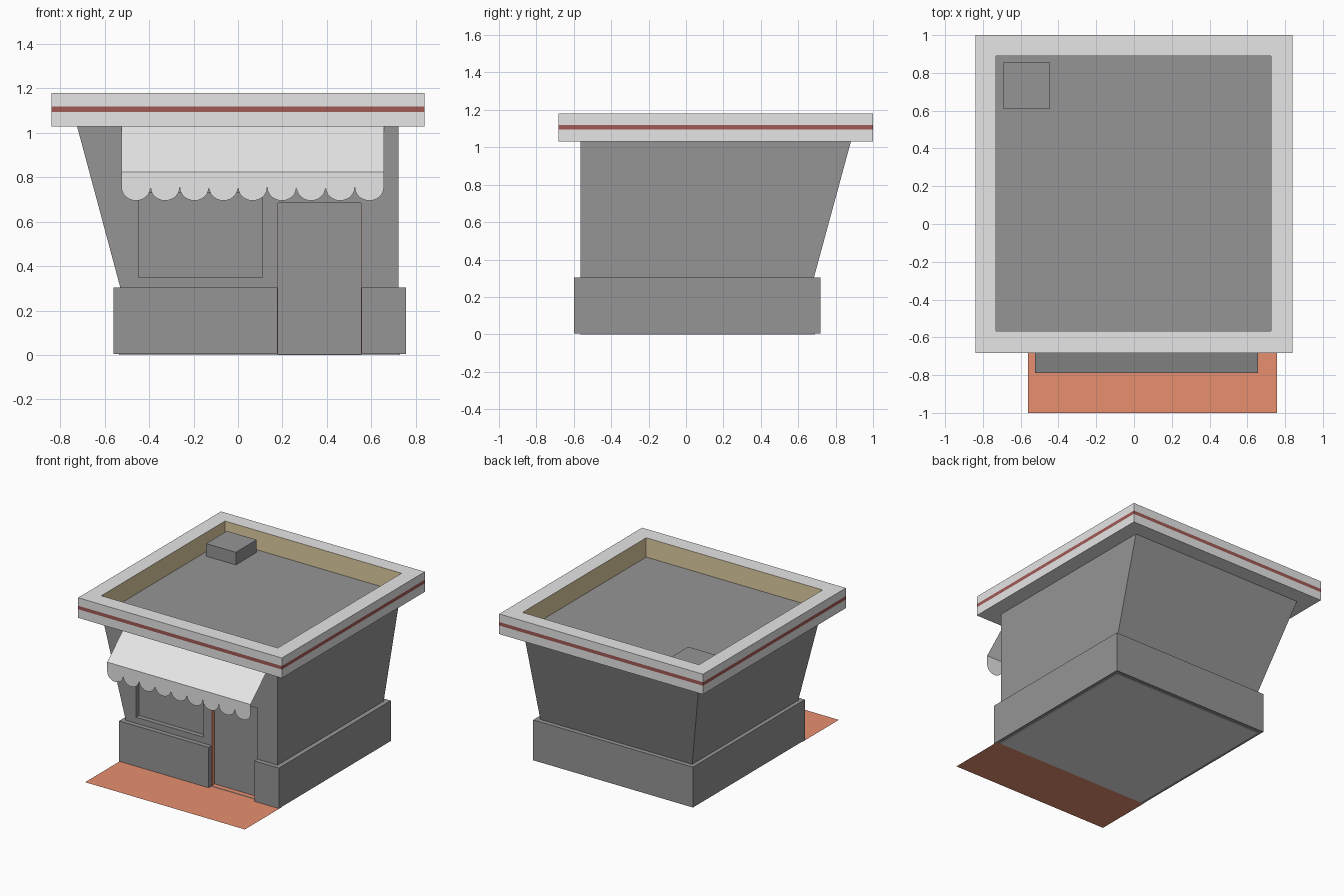
import bpy, bmesh, math

if "Cube" in bpy.data.objects:
    bpy.data.objects.remove(bpy.data.objects["Cube"])


def srgb(r, g, b):
    return tuple((c / 255 / 12.92) if c < 11 else ((c / 255 + 0.055) / 1.055) ** 2.4
                 for c in (r, g, b)) + (1.0,)


def material(name, *rgb):
    m = bpy.data.materials.new(name)
    m.diffuse_color = srgb(*rgb)
    m.use_nodes = True
    m.node_tree.nodes["Principled BSDF"].inputs["Base Color"].default_value = m.diffuse_color
    return m


GREY = material("wall_grey", 149, 149, 149)
LIGHT = material("light_trim", 230, 230, 230)
RED = material("stripe_red", 162, 91, 86)
TAN = material("parapet_tan", 226, 206, 163)
ORANGE = material("paving_orange", 231, 144, 112)


def finish(name, bm, mats):
    me = bpy.data.meshes.new(name)
    bm.to_mesh(me)
    bm.free()
    for m in mats:
        me.materials.append(m)
    ob = bpy.data.objects.new(name, me)
    bpy.context.collection.objects.link(ob)
    return ob


def rect(x0, x1, y0, y1, z):
    return [(x0, y0, z), (x1, y0, z), (x1, y1, z), (x0, y1, z)]


def loft(name, loops, mats, bands=None, caps=(0, 0)):
    """Join equal-length loops into a closed solid; one material index per band and cap."""
    bm = bmesh.new()
    rings = [[bm.verts.new(p) for p in lp] for lp in loops]
    n = len(rings[0])
    for k in range(len(rings) - 1):
        a, b = rings[k], rings[k + 1]
        for i in range(n):
            j = (i + 1) % n
            f = bm.faces.new((a[i], a[j], b[j], b[i]))
            f.material_index = bands[k] if bands else 0
    bm.faces.new(rings[0][::-1]).material_index = caps[0]
    bm.faces.new(rings[-1]).material_index = caps[1]
    return finish(name, bm, mats)


def box(name, x0, x1, y0, y1, z0, z1, mat):
    return loft(name, [rect(x0, x1, y0, y1, z0), rect(x0, x1, y0, y1, z1)], [mat])


# Walls: front and right upright, left and back leaning outwards
walls = loft("walls", [rect(-0.45, 0.722, -0.565, 0.603, 0.006),
                       rect(-0.725, 0.722, -0.565, 0.882, 1.032)], [GREY])

# Door and window recesses
DX0, DX1, DZ, RECESS = 0.178, 0.555, 0.685, -0.53
for name, x0, x1, z0, z1 in (("door_cutter", DX0, DX1, -0.1, DZ),
                             ("window_cutter", -0.445, 0.11, 0.35, 0.73)):
    cutter = box(name, x0, x1, -0.8, RECESS, z0, z1, GREY)
    cutter.hide_render = True
    cutter.hide_viewport = True
    cutter.display_type = 'WIRE'
    mod = walls.modifiers.new(name, 'BOOLEAN')
    mod.operation = 'DIFFERENCE'
    mod.solver = 'EXACT'
    mod.object = cutter

# Plinth with a notch for the doorway
plan = [(-0.56, -0.6), (DX0, -0.6), (DX0, -0.528), (DX1, -0.528), (DX1, -0.6),
        (0.757, -0.6), (0.757, 0.718), (-0.56, 0.718)]
loft("plinth", [[(x, y, z) for x, y in plan] for z in (0.004, 0.305)], [GREY])

# Light floor slab closing the underside
box("floor_slab", -0.535, 0.73, -0.565, 0.69, 0.0, 0.005, LIGHT)

# Coloured door jambs, set almost flush into the wall
for side, x in (("left", DX0 - 0.003), ("right", DX1 - 0.001)):
    box("door_jamb_" + side, x, x + 0.004, -0.5645, RECESS, 0.006, DZ, ORANGE)

# Roof parapet with stripe, tan inner sides and sunken grey roof
outer = (-0.84, 0.84, -0.683, 1.0)
inner = (-0.73, 0.725, -0.567, 0.89)
loft("roof_parapet",
     [rect(*outer, z) for z in (1.03, 1.094, 1.12, 1.18)] +
     [rect(*inner, z) for z in (1.18, 1.036)],
     [GREY, LIGHT, RED, TAN], bands=[1, 2, 1, 1, 3], caps=(1, 0))

# Rooftop unit
box("roof_unit", -0.69, -0.445, 0.61, 0.855, 1.036, 1.13, GREY)

# Pavement in front, with a strip reaching into the doorway
bm = bmesh.new()
for r in (rect(-0.56, 0.757, -1.0, -0.565, 0.001), rect(DX0, DX1, -0.565, -0.529, 0.0065)):
    bm.faces.new([bm.verts.new(p) for p in r])
finish("pavement", bm, [ORANGE])

# Awning: one sloped sheet and a scalloped valance
bm = bmesh.new()
AX0, AX1, AY, AZ = -0.525, 0.657, -0.79, 0.825
bm.faces.new([bm.verts.new(p) for p in (
    (AX0, AY, AZ), (AX1, AY, AZ), (AX1, -0.565, 1.03), (AX0, -0.565, 1.03))])
COUNT, SEG = 9, 12
w = (AX1 - AX0) / COUNT
for i in range(COUNT):
    x = AX0 + i * w
    arc = [(x + w / 2 - w / 2 * math.cos(math.pi * s / SEG), AY,
            0.755 - 0.06 * math.sin(math.pi * s / SEG)) for s in range(SEG + 1)]
    bm.faces.new([bm.verts.new(p) for p in arc + [(x + w, AY, AZ), (x, AY, AZ)]])
bmesh.ops.remove_doubles(bm, verts=bm.verts, dist=1e-4)
finish("awning", bm, [LIGHT])
